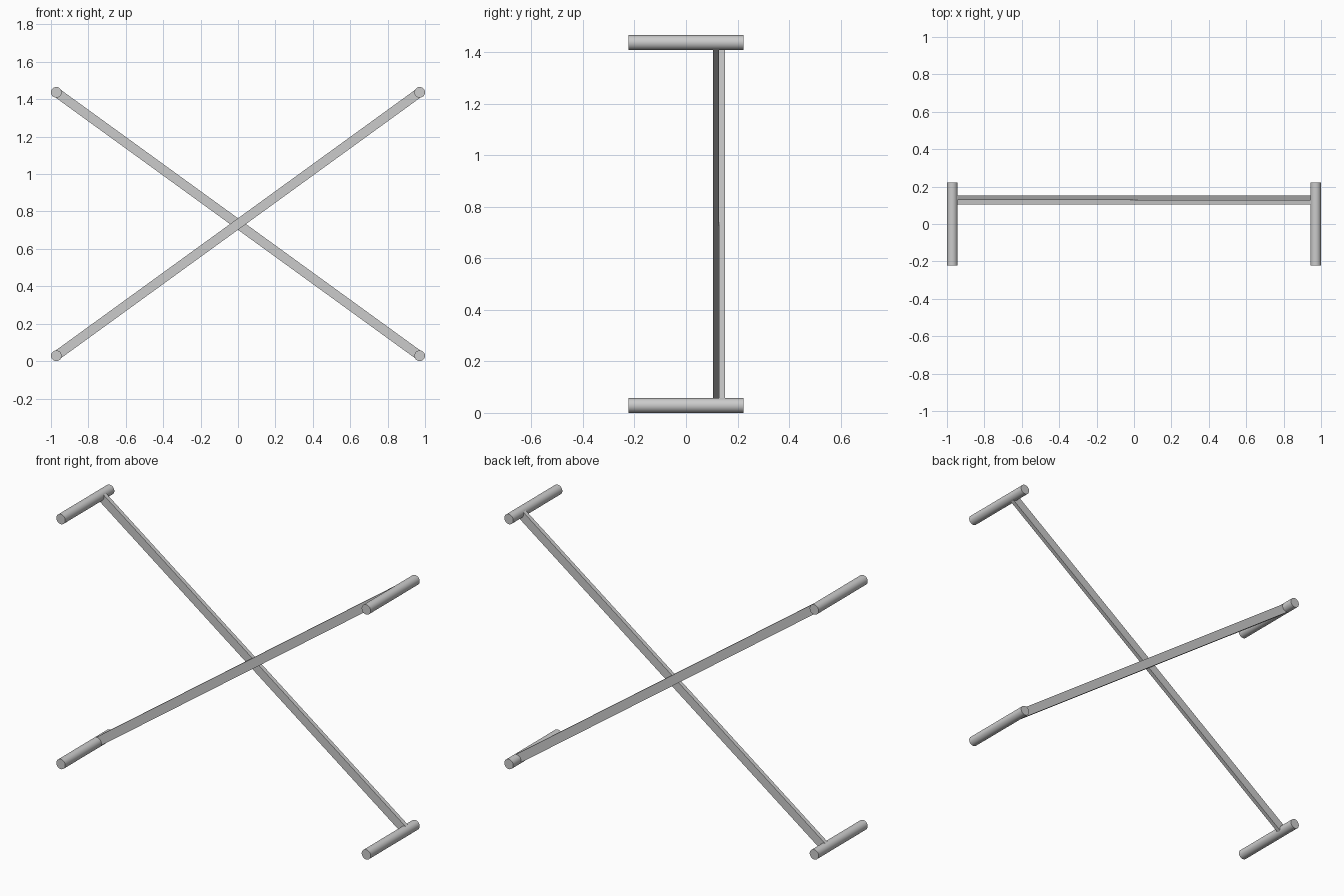
import bpy, math

if "Cube" in bpy.data.objects:
    bpy.data.objects.remove(bpy.data.objects["Cube"])

R = 0.0285           # rail radius
X, Z0, Z1 = 1 - R, R, 1.437
LENGTH = 0.446       # rail length along y


def rail(name, x, z):
    bpy.ops.mesh.primitive_cylinder_add(vertices=32, radius=R, depth=LENGTH,
                                        location=(x, 0, z),
                                        rotation=(math.pi / 2, 0, 0))
    bpy.context.object.name = name
    bpy.ops.object.shade_smooth_by_angle()


def brace(name, y, slope):
    # flat bar running diagonally between two rail centres
    dz = Z1 - Z0
    bpy.ops.mesh.primitive_cube_add(size=1, location=(0, y, (Z0 + Z1) / 2),
                                    rotation=(0, -slope * math.atan2(dz, 2 * X), 0))
    ob = bpy.context.object
    ob.name = name
    ob.scale = (math.hypot(2 * X, dz), 0.0235, 0.05)


# four horizontal rails at the corners
for side, x in (("left", -X), ("right", X)):
    for level, z in (("lower", Z0), ("upper", Z1)):
        rail(f"{level}_{side}_rail", x, z)

# two crossing braces, one in front of the other
brace("front_brace", 0.117, 1)
brace("back_brace", 0.1405, -1)
